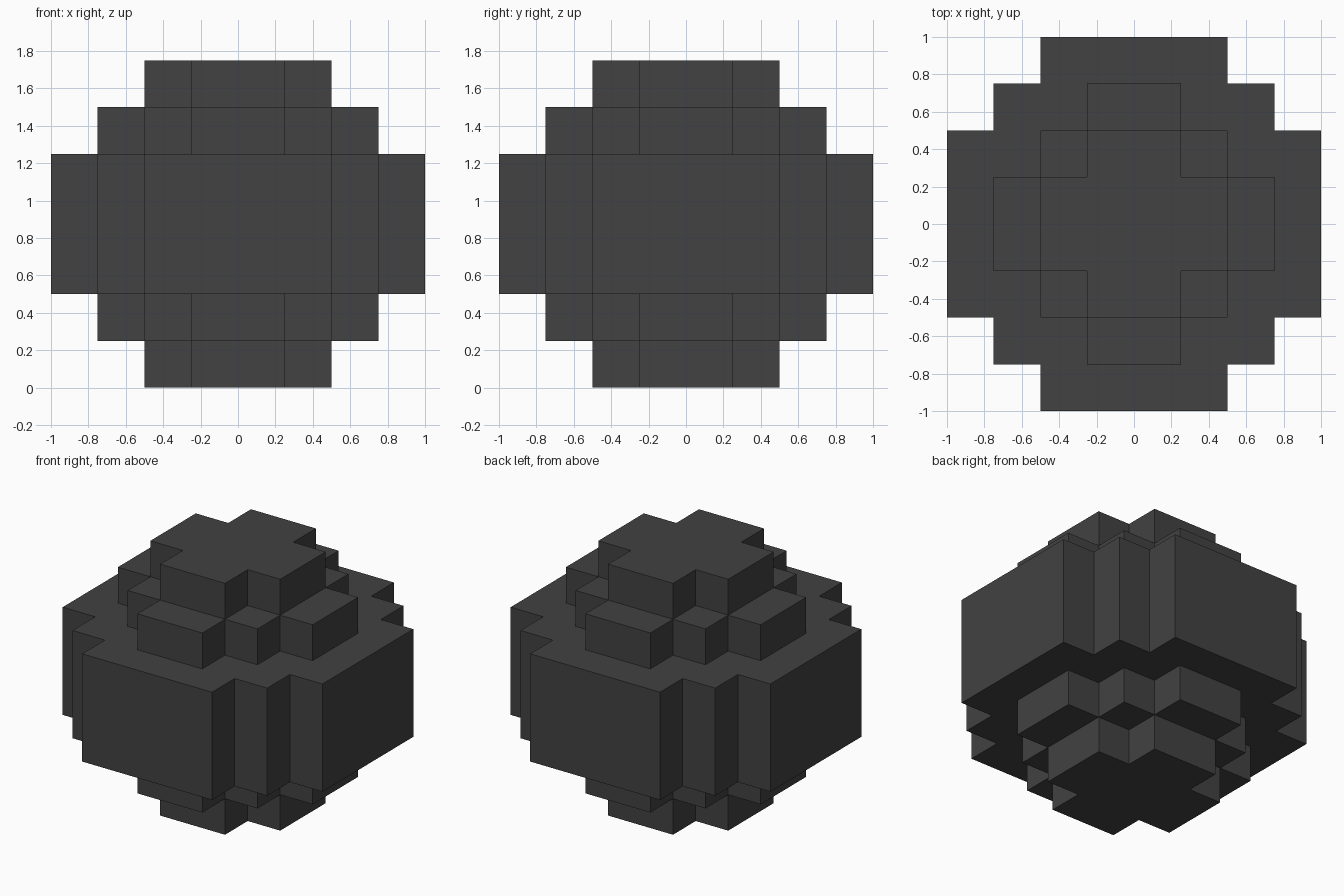
import bpy, bmesh, math
from mathutils import Vector

cube = bpy.data.objects.get("Cube")
if cube:
    bpy.data.objects.remove(cube, do_unlink=True)

# Single dark stone colour
stone = bpy.data.materials.new("dark_grey_stone")
stone.use_nodes = True
colour = (0.054, 0.054, 0.054, 1.0)
stone.diffuse_color = colour
bsdf = stone.node_tree.nodes["Principled BSDF"]
bsdf.inputs["Base Color"].default_value = colour
bsdf.inputs["Roughness"].default_value = 0.9

CELL = 0.25
# Each layer is a union of centred rectangles (half x, half y) in cells
CAP = [(2, 1), (1, 2)]
STEP = [(3, 1), (2, 2), (1, 3)]
BAND = [(4, 2), (3, 3), (2, 4)]
LAYERS = [CAP, STEP, BAND, BAND, BAND, STEP, CAP]

# Solid cells of the stepped block
solid = {(i, j, k)
         for k, rects in enumerate(LAYERS)
         for hx, hy in rects
         for i in range(-hx, hx)
         for j in range(-hy, hy)}

# Outer skin: one square wherever a solid cell meets empty space
bm = bmesh.new()
for cell in solid:
    centre = Vector(cell) + Vector((0.5, 0.5, 0.5))
    for axis in range(3):
        for sign in (-1, 1):
            n = Vector((0, 0, 0))
            n[axis] = sign
            if tuple(int(a + b) for a, b in zip(cell, n)) in solid:
                continue
            u = Vector((0, 0, 0))
            u[(axis + 1) % 3] = 0.5
            v = n.cross(u)
            mid = centre + n * 0.5
            corners = (mid - u - v, mid + u - v, mid + u + v, mid - u + v)
            bm.faces.new([bm.verts.new(c * CELL) for c in corners])

# Weld and merge coplanar squares into clean flat faces
bmesh.ops.remove_doubles(bm, verts=bm.verts[:], dist=0.001)
bmesh.ops.dissolve_limit(bm, angle_limit=math.radians(1),
                         verts=bm.verts[:], edges=bm.edges[:])

mesh = bpy.data.meshes.new("stepped_boulder")
bm.to_mesh(mesh)
bm.free()
mesh.materials.append(stone)
boulder = bpy.data.objects.new("stepped_boulder", mesh)
bpy.context.collection.objects.link(boulder)
